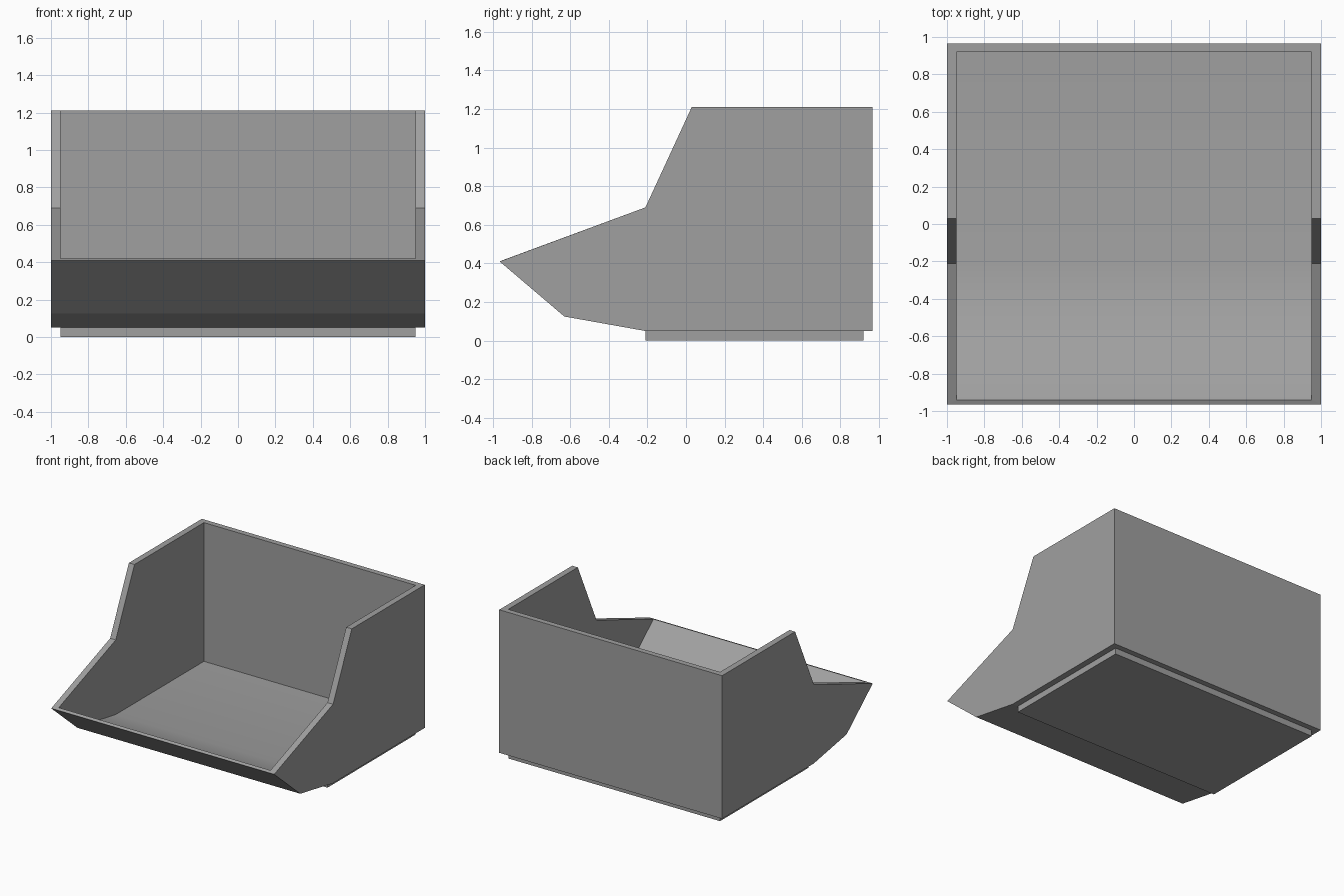
import bpy, bmesh, math

if "Cube" in bpy.data.objects:
    bpy.data.objects.remove(bpy.data.objects["Cube"])

grey = bpy.data.materials.new("bin grey")
grey.diffuse_color = (0.35, 0.35, 0.35, 1)
grey.use_nodes = True
grey.node_tree.nodes["Principled BSDF"].inputs["Base Color"].default_value = grey.diffuse_color


def finish(bm, name):
    bmesh.ops.recalc_face_normals(bm, faces=bm.faces)
    mesh = bpy.data.meshes.new(name)
    bm.to_mesh(mesh)
    bm.free()
    mesh.materials.append(grey)
    obj = bpy.data.objects.new(name, mesh)
    bpy.context.collection.objects.link(obj)
    return obj


# Side profiles (y, z): outer shell and the matching inner cavity
outer = [(0.965, 0.05), (0.965, 1.21), (0.03, 1.21), (-0.21, 0.69),
         (-0.965, 0.41), (-0.63, 0.125), (-0.21, 0.05)]
inner = [(0.92, 0.085), (0.92, 1.21), (0.03, 1.21), (-0.21, 0.69),
         (-0.94, 0.42), (-0.636, 0.161), (-0.21, 0.085)]

# Open-fronted bin: side walls, back, floor, front lip and rim
bm = bmesh.new()


def loop(profile, x):
    return [bm.verts.new((x, y, z)) for y, z in profile]


out_l, out_r = loop(outer, -1), loop(outer, 1)
in_l, in_r = loop(inner, -0.95), loop(inner, 0.95)
for side in (out_l, out_r, in_l, in_r):
    bm.faces.new(side)
for i, j in ((0, 1), (4, 5), (5, 6), (6, 0)):       # back, lip, ramp, floor
    bm.faces.new((out_l[i], out_l[j], out_r[j], out_r[i]))
    face = bm.faces.new((in_l[i], in_l[j], in_r[j], in_r[i]))
    face.smooth = i != 0
for i in (1, 2, 3):                                 # rim along both sides
    for o, n in ((out_l, in_l), (out_r, in_r)):
        bm.faces.new((o[i], o[i + 1], n[i + 1], n[i]))
for i in (1, 4):                                    # rim at back and front
    bm.faces.new((out_l[i], out_r[i], in_r[i], in_l[i]))
bm.normal_update()
bmesh.ops.recalc_face_normals(bm, faces=bm.faces)
for e in bm.edges:                                  # keep corners crisp
    e.smooth = e.calc_face_angle(0) < math.radians(35)
finish(bm, "bin_shell")

# Stacking foot under the floor
bm = bmesh.new()
bmesh.ops.create_cube(bm, size=1)
for v in bm.verts:
    v.co = (v.co.x * 1.9, v.co.y * 1.13 + 0.355, v.co.z * 0.052 + 0.026)
finish(bm, "stacking_foot")
